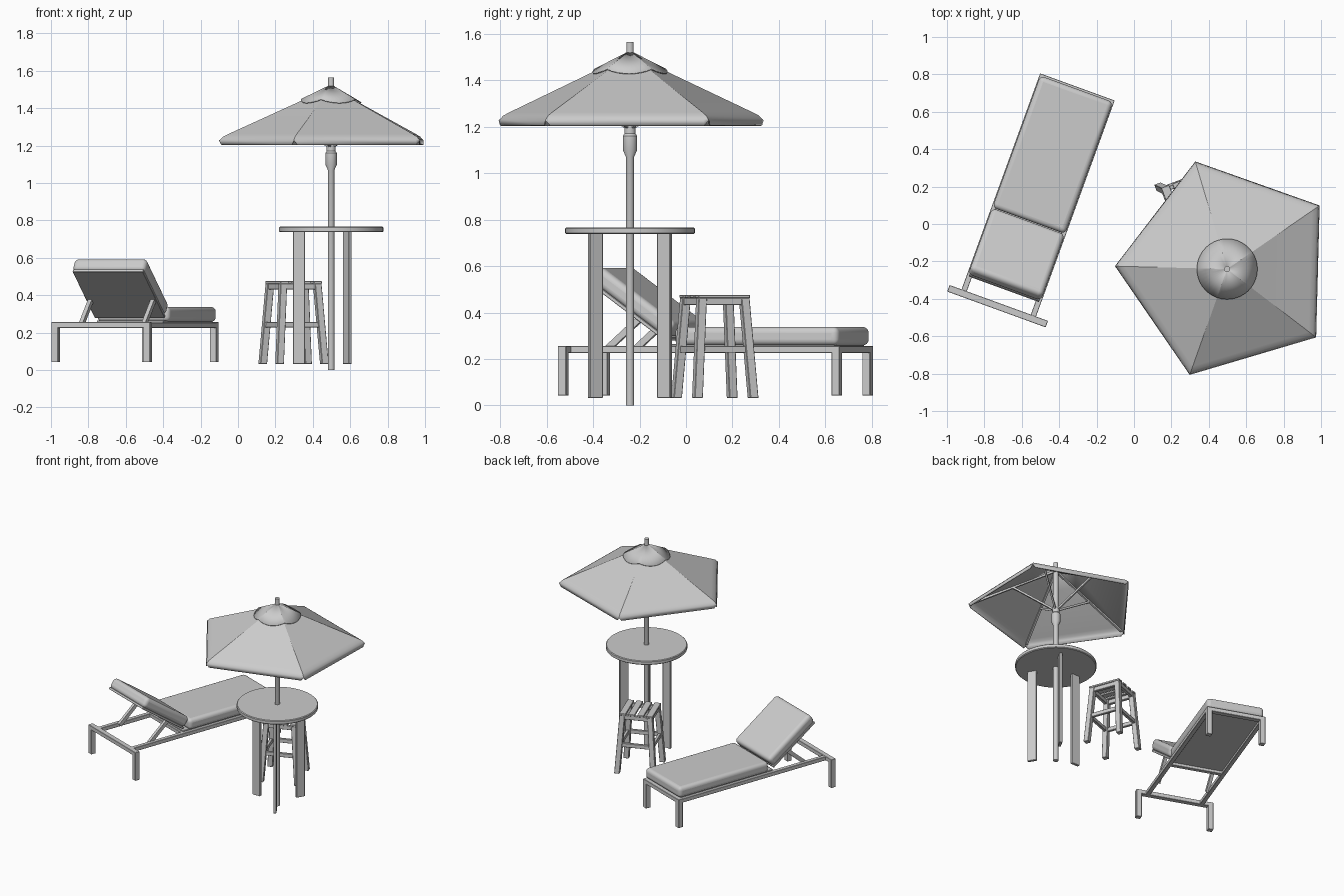
import bpy, bmesh, math
from mathutils import Matrix, Vector

if "Cube" in bpy.data.objects:
    bpy.data.objects.remove(bpy.data.objects["Cube"])

T, R = Matrix.Translation, Matrix.Rotation
rad = math.radians


def finish(name, bm, M=Matrix(), bevel=0.0, segs=2, solid=0.0, smooth=30):
    bmesh.ops.remove_doubles(bm, verts=bm.verts, dist=1e-5)
    bmesh.ops.recalc_face_normals(bm, faces=bm.faces)
    me = bpy.data.meshes.new(name)
    bm.to_mesh(me)
    bm.free()
    ob = bpy.data.objects.new(name, me)
    bpy.context.collection.objects.link(ob)
    ob.matrix_world = M
    if solid:
        m = ob.modifiers.new("thickness", 'SOLIDIFY')
        m.thickness, m.offset = solid, -1
    if bevel:
        m = ob.modifiers.new("bevel", 'BEVEL')
        m.width, m.segments = bevel, segs
    if smooth:
        bpy.ops.object.select_all(action='DESELECT')
        ob.select_set(True)
        bpy.context.view_layer.objects.active = ob
        bpy.ops.object.shade_smooth_by_angle(angle=rad(smooth))
    return ob


def box(name, lo, hi, M=Matrix(), bevel=0.002, segs=1, smooth=0):
    """Box from corner to corner in the frame M."""
    bm = bmesh.new()
    lo, hi = Vector(lo), Vector(hi)
    c, d = (lo + hi) / 2, hi - lo
    bmesh.ops.create_cube(bm, size=1, matrix=T(c) @ Matrix.Diagonal((*d, 1)))
    return finish(name, bm, M, bevel, segs, smooth=smooth)


def beam(name, p, q, w, h, M=Matrix()):
    """Straight bar between two points."""
    p, q = Vector(p), Vector(q)
    rot = (q - p).to_track_quat('Y', 'Z').to_matrix().to_4x4()
    bm = bmesh.new()
    bmesh.ops.create_cube(bm, size=1, matrix=T((p + q) / 2) @ rot @ Matrix.Diagonal((w, (q - p).length, h, 1)))
    return finish(name, bm, M, smooth=0)


def splayed_leg(name, foot, top, s, M):
    """Leaning square leg with level ends."""
    bm = bmesh.new()
    bmesh.ops.create_cube(bm, size=s)
    for v in bm.verts:
        end = Vector(top if v.co.z > 0 else foot)
        v.co = Vector((v.co.x, v.co.y, 0)) + end
    return finish(name, bm, M, 0.002, 1, smooth=0)


def lathe(name, profile, M, n=48):
    bm = bmesh.new()
    vs = [bm.verts.new((r, 0, z)) for r, z in profile]
    es = [bm.edges.new(e) for e in zip(vs, vs[1:])]
    bmesh.ops.spin(bm, geom=vs + es, axis=(0, 0, 1), cent=(0, 0, 0), angle=math.tau, steps=n)
    return finish(name, bm, M)


def skin(bm, rings):
    """Bridge closed rings of points with quads."""
    rows = [[bm.verts.new(p) for p in ring] for ring in rings]
    n = len(rows[0])
    for a, b in zip(rows, rows[1:]):
        for i in range(n):
            j = (i + 1) % n
            bm.faces.new((a[i], a[j], b[j], b[i]))


# Table with umbrella
U = T((0.498, -0.241, 0))
lathe("umbrella_pole", [(0, 0), (.018, 0), (.018, 1.07), (.031, 1.10), (.031, 1.16), (.024, 1.17),
                        (.024, 1.215), (.018, 1.215), (.018, 1.48), (.016, 1.5), (.016, 1.565), (0, 1.565)], U, 24)
lathe("table_top", [(0, .737), (.274, .737), (.279, .742), (.279, .762), (.274, .767), (0, .767)], U, 64)
for i in range(3):
    box(f"table_leg_{i}", (.14, -.01, .032), (.204, .01, .74), U @ R(rad(60 + 120 * i), 4, 'Z'))

# Five-sided canopy with a small notch in the valance at each corner
P = U @ R(rad(34.5), 4, 'Z')
corner = [Vector((math.cos(math.tau * i / 5), math.sin(math.tau * i / 5))) for i in range(5)]
canopy = [(.018, 1.513), (.17, 1.435), (.55, 1.262), (.578, 1.248), (.594, 1.232), (.6, 1.205)]
rings = []
for k, (r, z) in enumerate(canopy):
    ring = []
    for i in range(5):
        a, c, b = corner[i - 1], corner[i], corner[(i + 1) % 5]
        for p in (c.lerp(a, .03), c, c.lerp(b, .03)):
            tip = k == len(canopy) - 1 and p is c
            ring.append(((p * r).x, (p * r).y, 1.228 if tip else z))
    rings.append(ring)
bm = bmesh.new()
skin(bm, rings)
finish("canopy", bm, P, solid=.006, smooth=25)


# Round vent cap following the canopy faces
def cap_point(i, r):
    a = math.tau * i / 40
    off = (a % (math.tau / 5)) - rad(36)
    eq = r * math.cos(off) / math.cos(rad(36))
    return (r * math.cos(a), r * math.sin(a), 1.5275 - eq * .485)


bm = bmesh.new()
skin(bm, [[cap_point(i, r) for i in range(40)] for r in (.016, .09, .162)])
finish("vent_cap", bm, P, solid=.005, smooth=20)

# Ribs and stretchers under the canopy
for i in range(5):
    Q = P @ R(math.tau * i / 5, 4, 'Z')
    beam(f"rib_{i}", (.015, 0, 1.496), (.575, 0, 1.232), .014, .014, Q)
    beam(f"rib_strut_{i}", (.02, 0, 1.2), (.29, 0, 1.362), .012, .014, Q)

# Stool
S = T((.297, .124, 0)) @ R(rad(20.6), 4, 'Z')
for i in range(4):
    Q = S @ R(rad(90 * i), 4, 'Z')
    splayed_leg(f"stool_leg_{i}", (.128, .128, .032), (.098, .098, .463), .037, Q)
    box(f"stool_apron_{i}", (-.09, .09, .432), (.09, .112, .463), Q)
    box(f"stool_stretcher_{i}", (-.105, .103, .227), (.105, .123, .256), Q)
    x = -.118 + i * .0635
    box(f"stool_slat_{i}", (x, -.118, .462), (x + .0455, .118, .476), S)

# Lounger frame
L = T((-.519, .138, 0)) @ R(rad(-20), 4, 'Z')
box("head_bar", (-.28, -.633, .226), (.28, -.596, .256), L)
box("foot_bar", (-.212, .596, .226), (.212, .633, .256), L)
box("hinge_bar", (-.2, -.185, .226), (.2, -.155, .254), L)
box("seat_board", (-.19, -.17, .246), (.19, .6, .264), L)
B = L @ T((0, -.172, .28)) @ R(rad(-35.5), 4, 'X')
box("back_board", (-.2, -.425, -.002), (.2, 0, .014), B)
for s, side in ((-1, "left"), (1, "right")):
    def sx(a, b):
        return min(s * a, s * b), max(s * a, s * b)
    a, b = sx(.182, .212)
    box(f"{side}_rail", (a, -.62, .226), (b, .62, .255), L)
    a, b = sx(.243, .28)
    box(f"{side}_head_leg", (a, -.633, .042), (b, -.596, .254), L)
    a, b = sx(.175, .212)
    box(f"{side}_foot_leg", (a, .596, .042), (b, .633, .254), L)
    beam(f"{side}_back_prop", (s * .178, -.445, .24), (s * .178, -.295, .372), .022, .028, L)

# Cushions
box("seat_cushion", (-.207, -.128, .258), (.207, .622, .338), L, .026, 5, 35)
box("back_cushion", (-.207, -.432, .01), (.207, 0, .088), B, .026, 5, 35)
